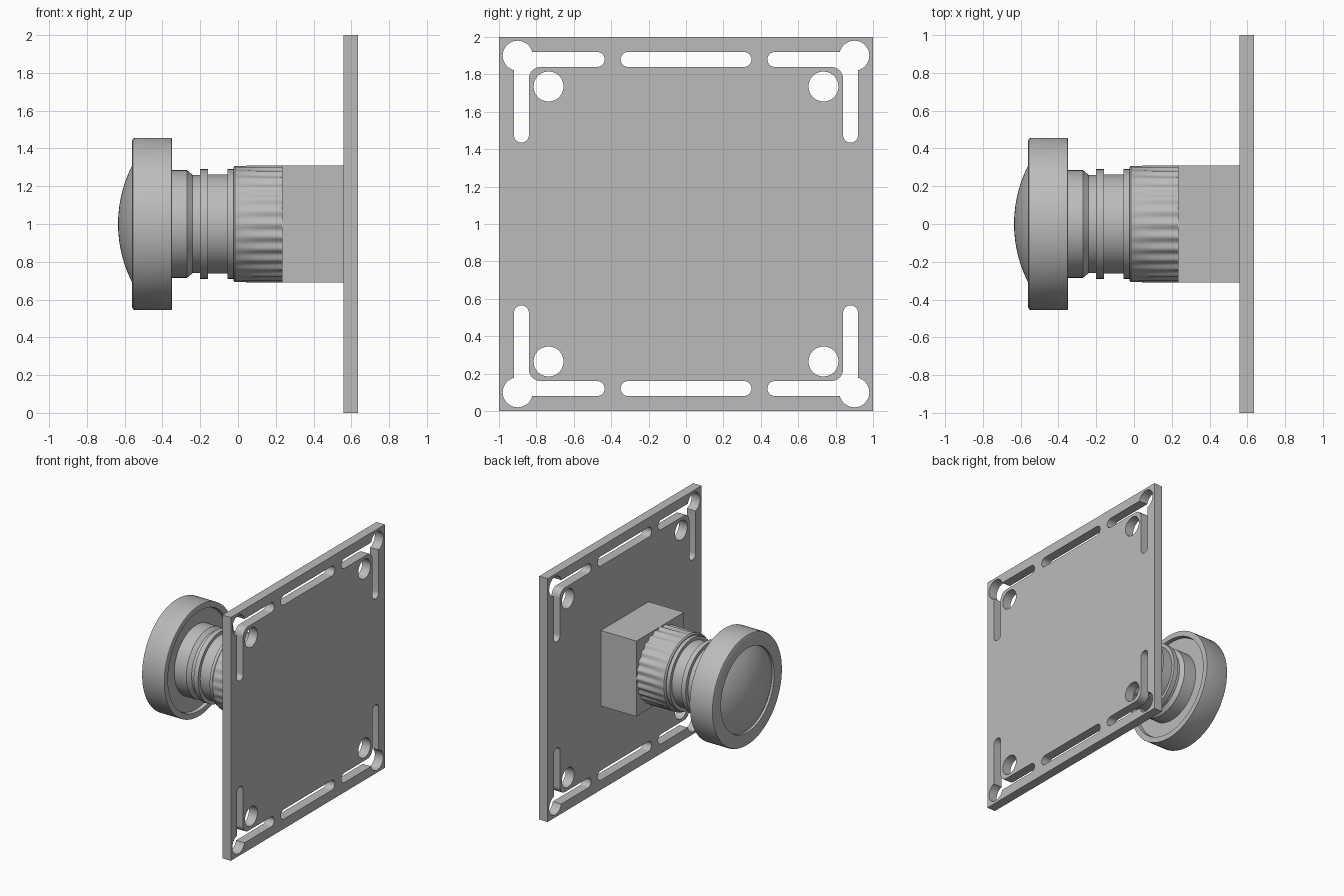
import bpy, bmesh, math
from mathutils import Matrix

if "Cube" in bpy.data.objects:
    bpy.data.objects.remove(bpy.data.objects["Cube"])

grey = bpy.data.materials.new("plain_grey")
grey.diffuse_color = (0.5, 0.5, 0.5, 1)
grey.use_nodes = True
grey.node_tree.nodes["Principled BSDF"].inputs["Base Color"].default_value = grey.diffuse_color


def add_object(name, bm, smooth=True):
    bmesh.ops.remove_doubles(bm, verts=bm.verts, dist=1e-5)
    bmesh.ops.recalc_face_normals(bm, faces=bm.faces)
    me = bpy.data.meshes.new(name)
    bm.to_mesh(me)
    bm.free()
    me.materials.append(grey)
    ob = bpy.data.objects.new(name, me)
    bpy.context.collection.objects.link(ob)
    if smooth:
        bpy.ops.object.select_all(action='DESELECT')
        ob.select_set(True)
        bpy.context.view_layer.objects.active = ob
        bpy.ops.object.shade_smooth_by_angle(angle=math.radians(30))
    return ob


def lathe(name, profile, n=96, flutes=0):
    """Revolve (x, radius[, flute depth]) points around the x axis at z = 1."""
    bm = bmesh.new()
    rings = []
    for x, r, *depth in profile:
        d = depth[0] if depth else 0
        ring = []
        for i in range(n):
            a = 2 * math.pi * i / n
            rr = r - d * (0.5 - 0.5 * math.cos(flutes * a))
            ring.append(bm.verts.new((x, rr * math.cos(a), 1 + rr * math.sin(a))))
        rings.append(ring)
    for p, q in zip(rings, rings[1:]):
        for i in range(n):
            j = (i + 1) % n
            bm.faces.new((p[i], p[j], q[j], q[i]))
    return add_object(name, bm)


def arc(cu, cv, r, a0, a1, n=16):
    return [(cu + r * math.cos(math.radians(a0 + (a1 - a0) * i / n)),
             cv + r * math.sin(math.radians(a0 + (a1 - a0) * i / n))) for i in range(n + 1)]


# Plate outline and cut-outs, in (y, z - 1)
loops = [[(-1, -1), (1, -1), (1, 1), (-1, 1)]]
corner_slot = (arc(0.90, 0.90, 0.08, 165.5, -75.5, 32) + arc(0.88, 0.475, 0.04, 0, -180)
               + arc(0.775, 0.775, 0.065, 0, 90, 12) + arc(0.475, 0.88, 0.04, 270, 90))
screw_hole = arc(0.735, 0.735, 0.08, 0, 360, 48)[:-1]
long_slot = arc(0.31, 0.88, 0.04, -90, 90) + arc(-0.31, 0.88, 0.04, 90, 270)
for sv in (1, -1):
    loops.append([(u, v * sv) for u, v in long_slot])
    for su in (1, -1):
        for shape in (corner_slot, screw_hole):
            loops.append([(u * su, v * sv) for u, v in shape])

# Mounting plate: filled flat curve turned into a mesh
cu = bpy.data.curves.new("plate_outline", 'CURVE')
cu.dimensions = '2D'
cu.fill_mode = 'BOTH'
cu.extrude = 0.0385
for pts in loops:
    sp = cu.splines.new('POLY')
    sp.points.add(len(pts) - 1)
    for p, (u, v) in zip(sp.points, pts):
        p.co = (u, v, 0, 1)
    sp.use_cyclic_u = True
helper = bpy.data.objects.new("plate_outline", cu)
bpy.context.collection.objects.link(helper)
dg = bpy.context.evaluated_depsgraph_get()
flat = bpy.data.meshes.new_from_object(helper.evaluated_get(dg))
bm = bmesh.new()
bm.from_mesh(flat)
bm.transform(Matrix(((0, 0, 1, 0.5965), (1, 0, 0, 0), (0, 1, 0, 1), (0, 0, 0, 1))))
bpy.data.objects.remove(helper)
add_object("mounting_plate", bm)

# Square block behind the grip
bm = bmesh.new()
bmesh.ops.create_cube(bm, size=1, matrix=Matrix.Translation((0.397, 0, 1))
                      @ Matrix.Diagonal((0.326, 0.62, 0.62, 1)))
add_object("square_block", bm, smooth=False)

# Fluted grip collar
lathe("fluted_collar", [(-0.025, 0), (-0.025, 0.298), (-0.015, 0.308), (0.0, 0.308, 0.003),
                        (0.11, 0.309, 0.009), (0.236, 0.31, 0.014), (0.236, 0)],
      n=224, flutes=28)

# Neck with two raised rings
lathe("neck", [(-0.39, 0), (-0.39, 0.285), (-0.27, 0.285), (-0.24, 0.26), (-0.2, 0.26),
               (-0.2, 0.29), (-0.16, 0.29), (-0.16, 0.262), (-0.055, 0.262),
               (-0.055, 0.29), (-0.02, 0.29), (-0.02, 0)])

# Knob head: front recess for the dome, shallow recess at the back
lathe("knob_head", [(-0.53, 0), (-0.53, 0.345), (-0.56, 0.345), (-0.56, 0.442), (-0.556, 0.451),
                    (-0.547, 0.455), (-0.352, 0.455), (-0.35, 0.452), (-0.35, 0.41),
                    (-0.38, 0.405), (-0.38, 0)])

# Domed face of the knob
R = 0.678
dome = []
for i in range(17):
    r = 0.343 * i / 16
    dome.append((-0.635 + R - math.sqrt(R * R - r * r), r))
lathe("knob_dome", dome + [(-0.528, 0.343), (-0.528, 0)])
